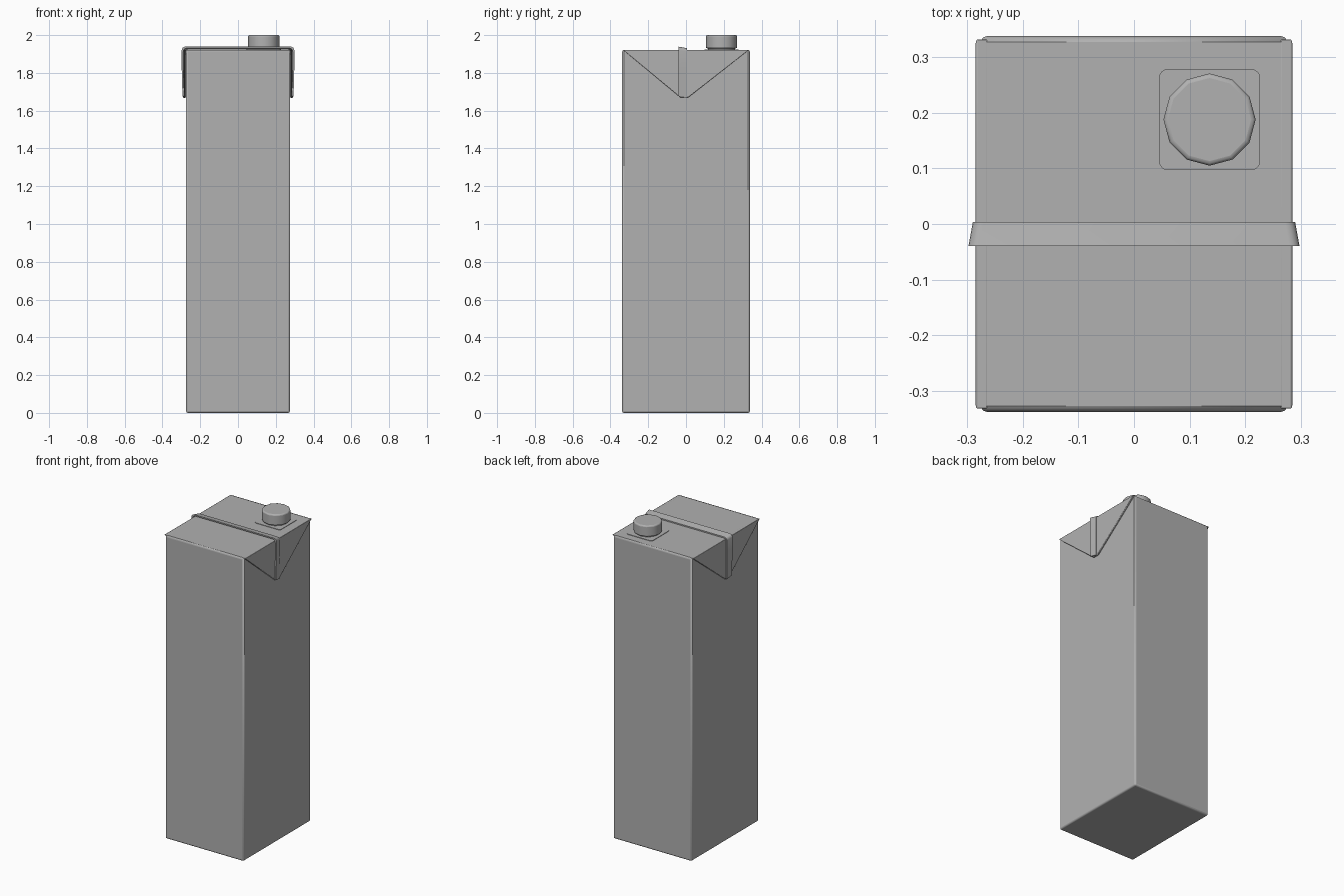
import bpy, bmesh, math

if "Cube" in bpy.data.objects:
    bpy.data.objects.remove(bpy.data.objects["Cube"])

HX, HY, H = 0.275, 0.338, 1.922      # carton half sizes and height
CAP = (0.136, 0.188)                 # cap centre

# Mid grey board
GREY = bpy.data.materials.new("mid_grey")
GREY.diffuse_color = (0.44, 0.44, 0.44, 1)
GREY.use_nodes = True
GREY.node_tree.nodes["Principled BSDF"].inputs["Base Color"].default_value = GREY.diffuse_color


def make(name, verts, faces, angle=40):
    mesh = bpy.data.meshes.new(name)
    bm = bmesh.new()
    vs = [bm.verts.new(v) for v in verts]
    for f in faces:
        bm.faces.new([vs[i] for i in f])
    bmesh.ops.recalc_face_normals(bm, faces=bm.faces)
    bm.to_mesh(mesh)
    bm.free()
    mesh.materials.append(GREY)
    ob = bpy.data.objects.new(name, mesh)
    bpy.context.collection.objects.link(ob)
    bpy.ops.object.select_all(action='DESELECT')
    bpy.context.view_layer.objects.active = ob
    ob.select_set(True)
    bpy.ops.object.shade_smooth_by_angle(angle=math.radians(angle))
    return ob


def prism(name, bottom, top):
    n = len(bottom)
    sides = [(i, (i + 1) % n, n + (i + 1) % n, n + i) for i in range(n)]
    return make(name, bottom + top, sides + [tuple(range(n)), tuple(range(n, 2 * n))])


def bevel(ob, width, segments, limit='ANGLE'):
    m = ob.modifiers.new("bevel", 'BEVEL')
    m.width, m.segments, m.limit_method = width, segments, limit
    m.angle_limit = math.radians(40)


def rounded_square(cx, cy, half, r, z, steps=4):
    pts = []
    for k in range(4):
        a0 = k * math.pi / 2
        sx, sy = [(1, 1), (-1, 1), (-1, -1), (1, -1)][k]
        for i in range(steps + 1):
            a = a0 + i / steps * math.pi / 2
            pts.append((cx + sx * (half - r) + r * math.cos(a),
                        cy + sy * (half - r) + r * math.sin(a), z))
    return pts


# Carton body, all edges rounded except where the top runs on into the ears
rect = [(-HX, -HY), (HX, -HY), (HX, HY), (-HX, HY)]
body = prism("carton_body", [(x, y, 0) for x, y in rect], [(x, y, H) for x, y in rect])
weights = body.data.attributes.new("bevel_weight_edge", 'FLOAT', 'EDGE')
for e in body.data.edges:
    a, b = (body.data.vertices[i].co for i in e.vertices)
    top_side = a.z > 1 and b.z > 1 and abs(a.x - b.x) < 0.01
    weights.data[e.index].value = 0.0 if top_side else 1.0
bevel(body, 0.01, 3, 'WEIGHT')

# Triangular ears folded down against both sides
tri = [(-0.334, H + 0.0003), (0.334, H + 0.0003), (0.012, 1.67), (-0.03, 1.67)]
for s, side in ((-1, "left"), (1, "right")):
    ear = prism(side + "_folded_ear",
                [(s * (HX - 0.012), y, z) for y, z in tri],
                [(s * 0.285, y, z) for y, z in tri])
    bevel(ear, 0.003, 2)


# Seam strip over the top and down both ears, its front edge lifted a little
def rail(y, x_low, x_top, top, low, r=0.018):
    half = [(x_low, low), (x_top, 1.82)]
    for i in range(5):
        a = i / 4 * math.pi / 2
        half.append((x_top - r + r * math.cos(a), top - r + r * math.sin(a)))
    pts = half + [(-x, z) for x, z in reversed(half)]
    return [(x, y, z) for x, z in pts]


def strip(grow):
    return (rail(-0.04, 0.286 + grow, 0.290 + grow, 1.931 + grow, 1.677),
            rail(0.004, 0.281 + grow, 0.282 + grow, 1.923 + grow, 1.668))


fo, bo = strip(0.008)
fi, bi = strip(0.0)
n = len(fo)
verts = fo + bo + bi + fi
faces = [(k * n + i, k * n + i + 1, (k + 1) % 4 * n + i + 1, (k + 1) % 4 * n + i)
         for k in range(4) for i in range(n - 1)]
faces += [tuple(k * n + e for k in range(4)) for e in (0, n - 1)]
make("seam_strip", verts, faces)

# Thin square plate below the cap
prism("cap_plate", rounded_square(*CAP, 0.091, 0.016, H - 0.003),
      rounded_square(*CAP, 0.091, 0.016, H + 0.003))


# Twelve-sided screw cap on its neck
def ring(r, z):
    return [(CAP[0] + r * math.cos(i * math.pi / 6),
             CAP[1] + r * math.sin(i * math.pi / 6), z) for i in range(12)]


prism("cap_neck", ring(0.072, H), ring(0.072, 1.94))
cap = prism("screw_cap", ring(0.083, 1.93), ring(0.083, 2.0))
bevel(cap, 0.008, 3)
